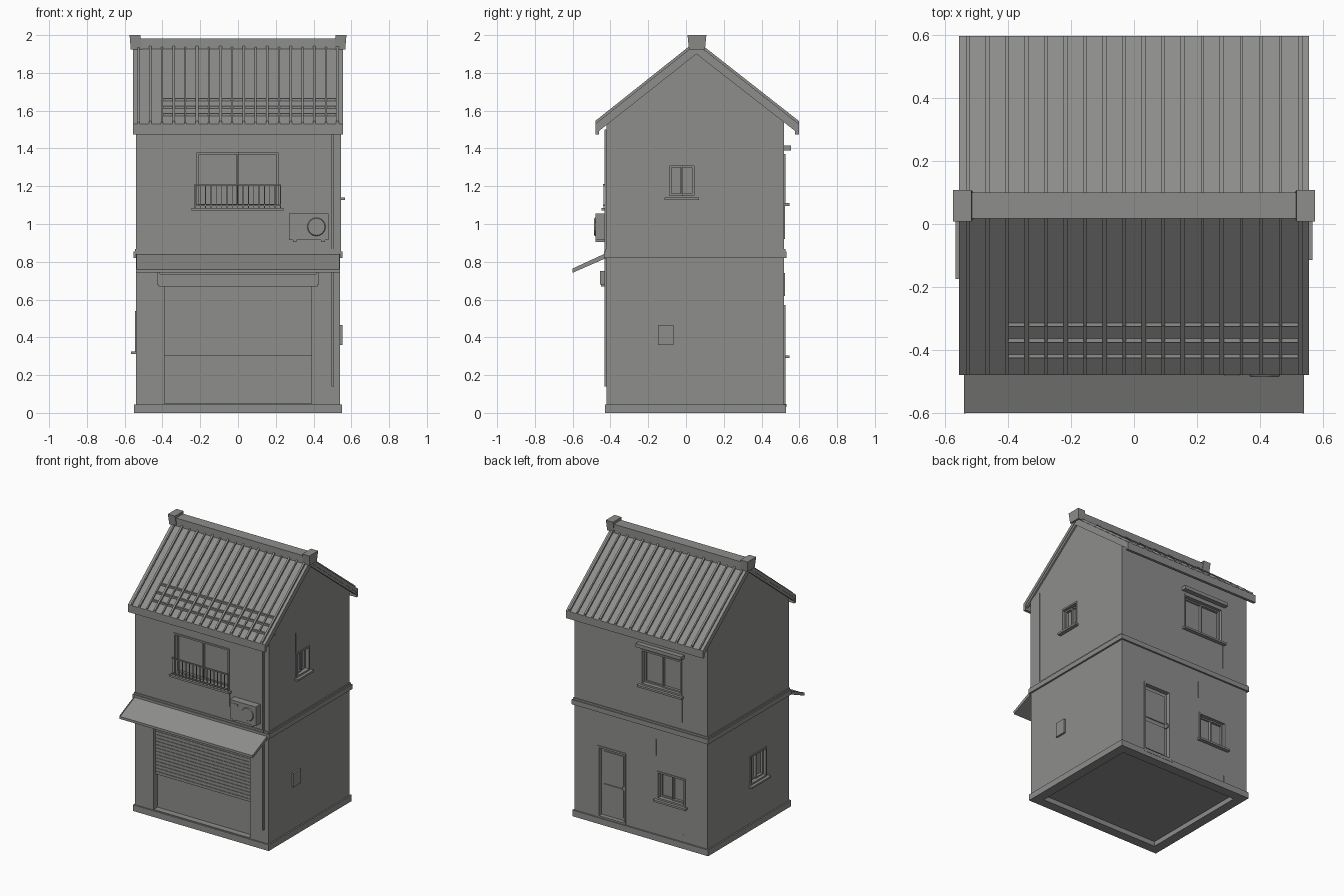
import bpy, bmesh
from mathutils import Matrix, Vector

cube = bpy.data.objects.get("Cube")
if cube:
    bpy.data.objects.remove(cube, do_unlink=True)

grey = bpy.data.materials.new("plain_grey")
grey.use_nodes = True
TONE = (0.27, 0.27, 0.265, 1)
grey.diffuse_color = TONE
grey.node_tree.nodes["Principled BSDF"].inputs["Base Color"].default_value = TONE

WX, FRONT, BACK = 0.54, -0.42, 0.52   # wall planes


def finish(name, bm):
    bmesh.ops.recalc_face_normals(bm, faces=bm.faces)
    mesh = bpy.data.meshes.new(name)
    bm.to_mesh(mesh)
    bm.free()
    mesh.materials.append(grey)
    ob = bpy.data.objects.new(name, mesh)
    bpy.context.scene.collection.objects.link(ob)
    return ob


def add_box(bm, b):
    lo, hi = Vector(b[::2]), Vector(b[1::2])
    size = hi - lo
    m = Matrix.Translation((lo + hi) / 2) @ Matrix.Diagonal((*size, 1))
    bmesh.ops.create_cube(bm, size=1, matrix=m)


def boxes(name, items):
    bm = bmesh.new()
    for b in items:
        add_box(bm, b)
    return finish(name, bm)


def extrude(name, profile, spans):
    """Extrude a (y, z) outline along x over each span."""
    bm = bmesh.new()
    for x0, x1 in spans:
        face = bm.faces.new([bm.verts.new((x0, y, z)) for y, z in profile])
        out = bmesh.ops.extrude_face_region(bm, geom=[face])
        verts = [v for v in out["geom"] if isinstance(v, bmesh.types.BMVert)]
        bmesh.ops.translate(bm, vec=(x1 - x0, 0, 0), verts=verts)
    return finish(name, bm)


def on_wall(side, u0, u1, d0, d1, z0, z1):
    """Box on a wall: u runs along it, d points outward."""
    if side == "front":
        return (u0, u1, FRONT - d1, FRONT - d0, z0, z1)
    if side == "back":
        return (u0, u1, BACK + d0, BACK + d1, z0, z1)
    if side == "left":
        return (WX + d0, WX + d1, u0, u1, z0, z1)
    return (-WX - d1, -WX - d0, u0, u1, z0, z1)


def frame(side, u0, u1, z0, z1, w, d0, d1):
    return [on_wall(side, u0, u0 + w, d0, d1, z0, z1),
            on_wall(side, u1 - w, u1, d0, d1, z0, z1),
            on_wall(side, u0 + w, u1 - w, d0, d1, z1 - w, z1),
            on_wall(side, u0 + w, u1 - w, d0, d1, z0, z0 + w)]


cuts = []


def window(name, side, u0, u1, z0, z1):
    cuts.append(on_wall(side, u0, u1, -0.035, 0.05, z0, z1))
    mid = (u0 + u1) / 2
    boxes(name + "_frame", frame(side, u0, u1, z0, z1, 0.012, -0.036, 0.006))
    sashes = frame(side, u0 + 0.012, mid + 0.006, z0 + 0.012, z1 - 0.012, 0.01, -0.036, -0.016)
    sashes += frame(side, mid - 0.006, u1 - 0.012, z0 + 0.012, z1 - 0.012, 0.01, -0.036, -0.024)
    boxes(name + "_sashes", sashes)
    boxes(name + "_sill", [on_wall(side, u0 - 0.015, u1 + 0.015, -0.01, 0.027, z0 - 0.014, z0)])


# Windows
window("upper_front_window", "front", -0.23, 0.225, 1.085, 1.39)
window("upper_back_window", "back", -0.33, 0.0, 1.11, 1.37)
window("lower_back_window", "back", -0.36, -0.13, 0.305, 0.51)
window("upper_left_window", "left", -0.10, 0.055, 1.14, 1.32)
window("lower_right_window", "right", -0.16, 0.03, 0.325, 0.54)
boxes("back_window_hood", [on_wall("back", -0.35, 0.02, -0.01, 0.035, 1.39, 1.415)])

# Back door
cuts.append(on_wall("back", 0.12, 0.35, -0.025, 0.05, 0.045, 0.57))
boxes("door_frame", frame("back", 0.12, 0.35, 0.045, 0.57, 0.014, -0.026, 0.006))
boxes("door_panels", [on_wall("back", 0.155, 0.315, -0.026, -0.018, 0.08, 0.29),
                      on_wall("back", 0.155, 0.315, -0.026, -0.018, 0.32, 0.53),
                      on_wall("back", 0.139, 0.149, -0.026, 0.0, 0.29, 0.32)])
boxes("door_step", [on_wall("back", 0.11, 0.36, -0.01, 0.012, 0.03, 0.046)])

# Shop opening with a half lowered roller shutter
cuts.append(on_wall("front", -0.39, 0.39, -0.045, 0.05, 0.05, 0.67))
slats = []
for i in range(15):
    z = 0.30 + i * 0.0245
    slats.append(on_wall("front", -0.39, 0.39, -0.046, -0.025, z, z + 0.02))
slats.append(on_wall("front", -0.39, 0.39, -0.046, -0.029, 0.30, 0.668))
boxes("roller_shutter", slats)
boxes("shutter_box", [on_wall("front", -0.42, 0.42, -0.01, 0.03, 0.67, 0.735)])
boxes("shutter_brackets", [on_wall("front", s - 0.008, s + 0.008, 0, 0.035, 0.68, 0.75)
                           for s in (-0.42, 0.42)])

# Walls with gables, openings cut out
walls = extrude("walls", [(FRONT, 0.035), (BACK, 0.035), (BACK, 1.562),
                          (0.055, 1.93), (FRONT, 1.553)], [(-WX, WX)])
cutter = boxes("opening_cutter", cuts)
cutter.hide_render = True
cutter.hide_viewport = True
cutter.display_type = 'WIRE'
mod = walls.modifiers.new("openings", 'BOOLEAN')
mod.operation = 'DIFFERENCE'
mod.solver = 'EXACT'
mod.object = cutter

# Plinth ring and storey band
boxes("plinth", [(-0.55, 0.55, -0.43, -0.36, 0, 0.045), (-0.55, 0.55, 0.46, 0.53, 0, 0.045),
                 (-0.55, -0.48, -0.36, 0.46, 0, 0.045), (0.48, 0.55, -0.36, 0.46, 0, 0.045)])
boxes("storey_band", [(-0.553, 0.553, -0.433, 0.533, 0.82, 0.855),
                      (-0.546, 0.546, -0.426, 0.526, 0.855, 0.868)])
boxes("corner_strip", [on_wall("left", FRONT, -0.33, -0.01, 0.004, 0.865, 1.55)])

# Sloping shop awning
extrude("awning", [(-0.41, 0.848), (-0.6, 0.76), (-0.6, 0.742), (-0.41, 0.825)], [(-0.54, 0.54)])
extrude("awning_seams", [(-0.41, 0.852), (-0.601, 0.764), (-0.601, 0.75), (-0.41, 0.84)],
        [(x, x + 0.006) for x in (-0.54, 0.534)])

# Roof: slab with turned down eaves, barge boards, standing ribs
RY, EF, EB = 0.055, -0.48, 0.597
extrude("roof", [(EF, 1.53), (RY, 1.955), (EB, 1.53), (EB, 1.475), (EB - 0.02, 1.475),
                 (EB - 0.02, 1.515), (RY, 1.925), (EF + 0.02, 1.515),
                 (EF + 0.02, 1.475), (EF, 1.475)], [(-0.555, 0.555)])
extrude("barge_boards", [(EF + 0.01, 1.525), (RY, 1.94), (EB - 0.01, 1.525), (EB - 0.01, 1.485),
                         (RY, 1.90), (EF + 0.01, 1.485)], [(-0.552, -0.535), (0.535, 0.552)])


def rib_outline(height):
    return [(EF, 1.53 + height), (RY, 1.955 + height), (EB, 1.53 + height),
            (EB, 1.52), (RY, 1.945), (EF, 1.52)]


xs = [-0.527 + i * 0.062 for i in range(18)]
extrude("roof_wide_ribs", rib_outline(0.016), [(x - 0.007, x + 0.007) for x in xs[1::2]])
extrude("roof_thin_ribs", rib_outline(0.011), [(x - 0.005, x + 0.005) for x in xs[::2]])
battens = []
for y in (-0.32, -0.37, -0.42):
    z = 1.955 - (RY - y) * 0.794
    battens.append((-0.4, 0.53, y - 0.006, y + 0.006, z - 0.01, z + 0.008))
boxes("roof_battens", battens)

# Ridge beam and end blocks
boxes("ridge_beam", [(-0.53, 0.53, 0.018, 0.1, 1.92, 1.983)])
caps = bmesh.new()
for x in (-0.545, 0.545):
    add_box(caps, (x - 0.029, x + 0.029, 0.008, 0.108, 1.925, 2.0))
for v in caps.verts:
    if v.co.z < 1.95:
        v.co.y = 0.058 + (v.co.y - 0.058) * 0.85
        v.co.x -= 0.006 * (1 if v.co.x > 0 else -1)
finish("ridge_end_blocks", caps)

# Balcony railing in front of the upper window
rails = [on_wall("front", -0.23, 0.225, 0.012, 0.02, z, z + 0.008) for z in (1.095, 1.205)]
rails += [on_wall("front", -0.23 + i * 0.0283, -0.226 + i * 0.0283, 0.014, 0.018, 1.085, 1.21)
          for i in range(17)]
rails += [on_wall("front", u, u + 0.006, -0.01, 0.02, 1.205, 1.213) for u in (-0.23, 0.219)]
boxes("window_railing", rails)

# Air conditioning unit
boxes("cooling_unit", [on_wall("front", 0.27, 0.48, 0.008, 0.06, 0.915, 1.055),
                       on_wall("front", 0.29, 0.31, -0.01, 0.06, 0.905, 0.916),
                       on_wall("front", 0.44, 0.46, -0.01, 0.06, 0.905, 0.916),
                       on_wall("front", 0.285, 0.335, 0.06, 0.063, 1.02, 1.035)])
fan = bmesh.new()
bmesh.ops.create_cone(fan, cap_ends=True, segments=16, radius1=0.05, radius2=0.045, depth=0.008,
                      matrix=Matrix.Translation((0.415, FRONT - 0.062, 0.985))
                      @ Matrix.Rotation(1.5708, 4, 'X'))
finish("cooling_fan", fan)

# Pipes, cables and the meter box
boxes("drain_pipe", [on_wall("front", 0.495, 0.507, 0, 0.012, 0.14, 1.5)])
boxes("wall_cables", [on_wall("front", 0.224, 0.228, 0, 0.004, 0.97, 1.09),
                      on_wall("left", -0.108, -0.104, 0, 0.004, 1.14, 1.47),
                      on_wall("back", -0.335, -0.331, 0, 0.004, 0.92, 1.11),
                      on_wall("back", -0.125, -0.121, 0, 0.004, 0.62, 0.74),
                      on_wall("back", -0.345, -0.341, 0, 0.004, 0.05, 0.1)])
boxes("meter_box", [on_wall("left", -0.148, -0.065, -0.01, 0.014, 0.36, 0.465)])
